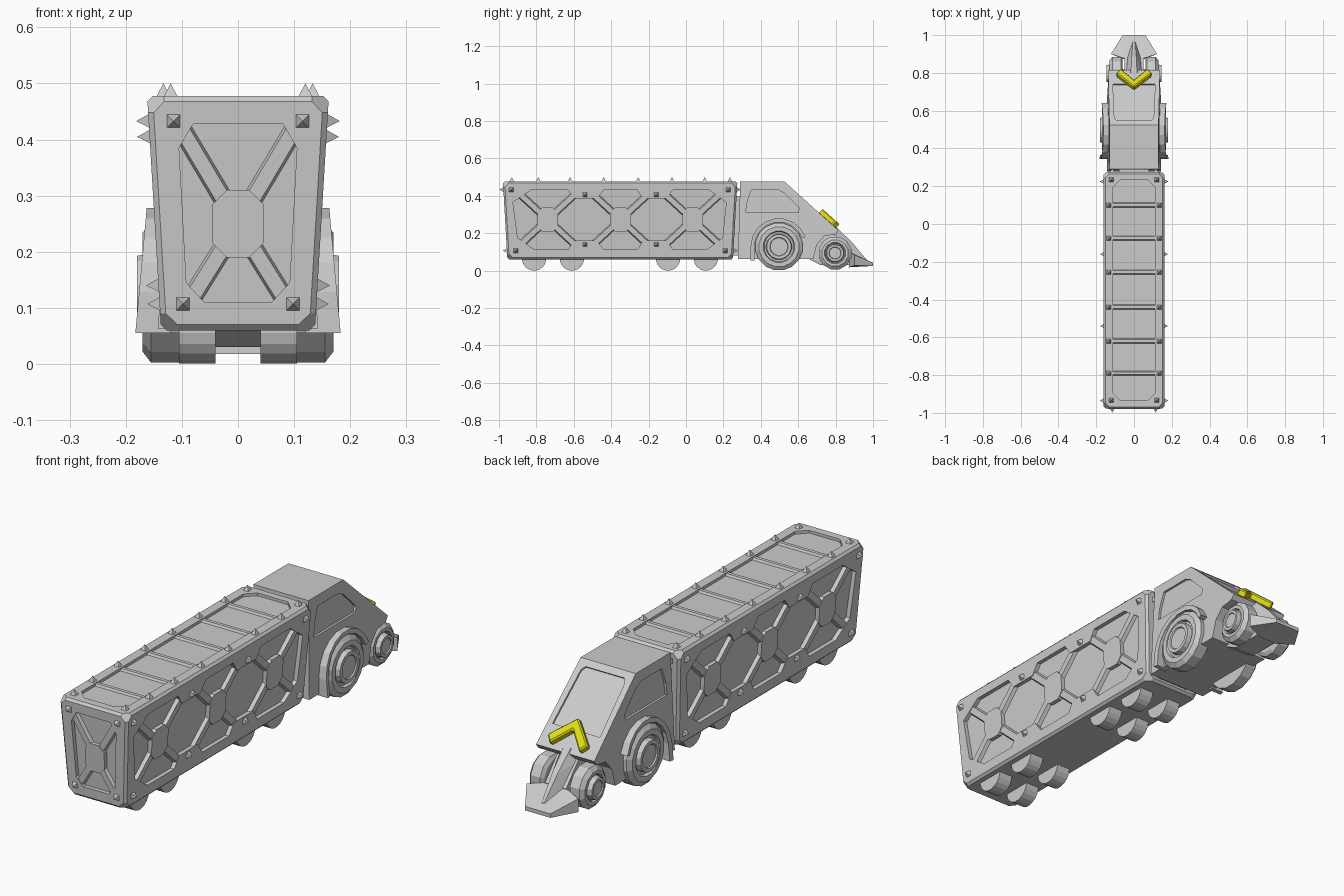
import bpy, bmesh
from math import sin, cos, pi, radians
from mathutils import Vector

if "Cube" in bpy.data.objects:
    bpy.data.objects.remove(bpy.data.objects["Cube"])


def finish(name, bm):
    bmesh.ops.recalc_face_normals(bm, faces=bm.faces)
    me = bpy.data.meshes.new(name)
    bm.to_mesh(me)
    bm.free()
    ob = bpy.data.objects.new(name, me)
    bpy.context.collection.objects.link(ob)
    return ob


def hulls(name, sets):
    """One object made of several convex solids."""
    bm = bmesh.new()
    for pts in sets:
        vs = [bm.verts.new(p) for p in pts]
        r = bmesh.ops.convex_hull(bm, input=vs)
        junk = {g for g in r['geom_interior'] + r['geom_unused'] if isinstance(g, bmesh.types.BMVert)}
        bmesh.ops.delete(bm, geom=list(junk), context='VERTS')
    bmesh.ops.dissolve_limit(bm, angle_limit=radians(1), verts=bm.verts, edges=bm.edges)
    return finish(name, bm)


def prism(name, a, b):
    """Solid between two matching loops."""
    bm = bmesh.new()
    va, vb = [bm.verts.new(p) for p in a], [bm.verts.new(p) for p in b]
    bm.faces.new(va)
    bm.faces.new(vb[::-1])
    n = len(a)
    for i in range(n):
        j = (i + 1) % n
        bm.faces.new((va[i], vb[i], vb[j], va[j]))
    return finish(name, bm)


def wheel(name, y, z, profile, sides, s):
    """Lathe an (x, radius) profile about a sideways axle."""
    bm = bmesh.new()
    rings = [[bm.verts.new((s * x, y + r * sin(2 * pi * (k + .5) / sides), z + r * cos(2 * pi * (k + .5) / sides)))
              for k in range(sides)] for x, r in profile]
    for a, b in zip(rings, rings[1:]):
        for k in range(sides):
            j = (k + 1) % sides
            bm.faces.new((a[k], a[j], b[j], b[k]))
    bm.faces.new(rings[0])
    bm.faces.new(rings[-1])
    return finish(name, bm)


def cut(ob, P, loop, depth):
    """Recess a panel outline into a body."""
    c = prism('cutter', [P(u, v, -.02) for u, v in loop], [P(u, v, depth) for u, v in loop])
    c.hide_render = True
    m = ob.modifiers.new('cut', 'BOOLEAN')
    m.operation, m.solver, m.object = 'DIFFERENCE', 'EXACT', c
    bpy.context.view_layer.objects.active = ob
    bpy.ops.object.modifier_apply(modifier='cut')
    bpy.data.objects.remove(c)


def bar(P, a, b, w0, w1, top=.003, base=.03):
    a, b = Vector(a), Vector(b)
    d = (b - a).normalized()
    n = Vector((-d.y, d.x))
    return [P(*(e + n * w * s), t) for e in (a, b) for s in (-.5, .5) for w, t in ((w0, base), (w1, top))]


def octo(c, hu, hv, k):
    return [(c[0] + u, c[1] + v) for u, v in ((hu - k, hv), (hu, hv - k), (hu, k - hv), (hu - k, -hv),
                                              (k - hu, -hv), (-hu, k - hv), (-hu, hv - k), (k - hu, hv))]


def stud(P, u, v, h=.022, w=.015):
    return [P(u + i * w, v + j * w, .006) for i in (-1, 1) for j in (-1, 1)] + [P(u, v, -h)]


# Trailer surface mappings: (u, v, inward depth) -> point
Z0, Z1, YC = .06, .478, -.352
def hx(z): return .137 + .025 * (z - Z0) / (Z1 - Z0)
def hy(z): return .603 + .024 * (z - Z0) / (Z1 - Z0)
def side(s): return lambda u, v, d: Vector((s * (hx(v) - d), u, v))
def end(e): return lambda u, v, d: Vector((u, YC + e * (hy(v) - d), v))
def roof(u, v, d): return Vector((u, v, Z1 - d))


# Trailer body: tapered box with chamfered edges and corners
pts = []
for sx in (-1, 1):
    for sy in (-1, 1):
        for sz in (0, 1):
            for a, b, c in ((0, .01, .03), (0, .03, .01), (.01, 0, .03), (.03, 0, .01), (.01, .03, 0), (.03, .01, 0)):
                z = Z1 - c if sz else Z0 + c
                pts.append((sx * (hx(z) - a), YC + sy * (hy(z) - b), z))
trailer = hulls('trailer_body', [pts])

# Recessed panels
top = [(-.925, .365), (-.83, .43), (-.63, .43), (-.6, .385), (-.475, .385), (-.44, .43),
       (-.26, .43), (-.23, .385), (-.1, .385), (-.07, .43), (.125, .43), (.215, .365)]
low = [(.195, .175), (.11, .113), (-.07, .113), (-.1, .16), (-.23, .16), (-.26, .113),
       (-.44, .113), (-.475, .16), (-.6, .16), (-.63, .113), (-.81, .113), (-.9, .175)]
endloop = [(-.105, .385), (-.08, .428), (.08, .428), (.105, .385), (.092, .145), (.06, .11), (-.06, .11), (-.092, .145)]
studs, braces, hubs = [], [], []
for s in (-1, 1):
    P = side(s)
    cut(trailer, P, top + low, .018)
    for c in (-.74, -.35, .035):
        for i in (-1, 1):
            for j in (-1, 1):
                braces.append(bar(P, (c, .273), (c + i * .15, .273 + j * .138), .048, .028))
        o = octo((c, .273), .055, .065, .027)
        hubs.append([P(u, v, d) for u, v in o for d in (.03, 0)])
    for u, v in ((-.935, .433), (-.54, .405), (-.16, .405), (.225, .433),
                 (-.91, .107), (-.54, .14), (-.16, .14), (.21, .107)):
        studs.append(stud(P, u, v))
    Q = end(s)
    cut(trailer, Q, endloop, .018)
    for i in (-1, 1):
        braces.append(bar(Q, (0, .25), (i * .1, .418), .042, .026))
        braces.append(bar(Q, (0, .25), (i * .082, .118), .042, .026))
        studs += [stud(Q, i * .115, .433), stud(Q, i * .098, .107)]
    hubs.append([Q(u, v, d) for u, v in octo((0, .25), .045, .06, .025) for d in (.03, 0)])

# Roof panel, ribs and studs
cut(trailer, roof, octo((0, -.35), .112, .585, .04), .012)
for v in (-.79, -.62, -.44, -.255, -.075, .1):
    braces.append(bar(roof, (-.115, v), (.115, v), .035, .015, .003, .02))
    studs += [stud(roof, i * .133, v) for i in (-1, 1)]
studs += [stud(roof, i * .12, v) for i in (-1, 1) for v in (-.932, .235)]
hulls('panel_braces', braces)
hulls('brace_hubs', hubs)
hulls('studs', studs)

# Cab body: side profile, slightly narrower at the roof
prof = [(.278, .062), (.29, .478), (.525, .478), (.815, .216), (.80, .195), (.74, .185), (.70, .14), (.68, .062)]
def cx(z): return .142 - .012 * (z - .06) / .418
cab = prism('cab_body', [(-cx(z), y, z) for y, z in prof], [(cx(z), y, z) for y, z in prof])
def slope(u, v, d): return Vector((u, .525 + .742 * v - .67 * d, .478 - .67 * v - .742 * d))
def cabside(s): return lambda u, v, d: Vector((s * (cx(v) - d), u, v))
window = [(.32, .31), (.325, .36), (.35, .433), (.49, .433), (.525, .415), (.605, .335), (.60, .31)]
cut(cab, slope, [(-.092, .03), (.092, .03), (.104, .05), (.112, .29), (-.112, .29), (-.104, .05)], .008)
for s in (-1, 1):
    cut(cab, cabside(s), window, .01)

# Coupling between cab and trailer
hulls('coupling', [[(x, y, z) for x in (-.08, .08) for y in (.24, .3) for z in (.08, .4)]])

# Fenders over the big wheels, flaring outward toward the bottom
arc = [(.497 + cos(radians(a)), sin(radians(a)), a) for a in range(20, 181, 20)]
def ring(r):
    pts = [(.497 + r * cos(radians(a)), .128 + r * sin(radians(a))) for a in range(20, 181, 20)]
    return pts + [(.497 - r, .055)]
inner, outer = ring(.132), ring(.152)
def flare(z): return .183 - .02 * (z - .055) / .22
for s, n in ((-1, 'left'), (1, 'right')):
    loop = outer + inner[::-1]
    prism('fender_' + n, [(s * .12, y, z) for y, z in loop],
          [(s * (flare(z) - (0 if k < len(outer) else .004)), y, z) for k, (y, z) in enumerate(loop)])
    # Wheels
    wheel('drive_wheel_' + n, .497, .128, [(.105, .128), (.155, .128), (.17, .108), (.17, .085), (.158, .08),
          (.158, .07), (.18, .066), (.18, .05), (.174, .047), (.174, .001)], 16, s)
    wheel('steer_wheel_' + n, .797, .094, [(.06, .075), (.07, .09), (.115, .09), (.13, .072), (.13, .058), (.122, .054),
          (.122, .05), (.145, .046), (.145, .034), (.14, .031), (.14, .001)], 12, s)
    for k, y in enumerate((-.812, -.61, -.096, .106)):
        wheel(f'trailer_wheel_{n}_{k + 1}', y, .065, [(.04, .065), (.105, .065)], 20, s)
wheel('steer_axle', .797, .094, [(-.1, .025), (.1, .025)], 12, 1)

# Nose between the steering wheels, and its ridge down to the plow
hulls('nose', [[(s * x, y, z) for s in (-1, 1) for x, y, z in
                ((.055, .66, .06), (.055, .66, .2), (.05, .79, .2), (.05, .88, .1), (.05, .88, .03), (.05, .72, .03))],
               [(s * x, y, z) for s in (-1, 1) for x, y, z in
                ((.05, .78, .19), (.016, .8, .235), (.006, .965, .06), (.012, .965, .04), (.05, .89, .04), (.012, .885, .155))]])

# Plow
hulls('plow', [[(s * x, y, z) for s in (-1, 1) for x, y, z in
                ((.06, 1, .042), (.06, 1, .025), (.122, .9, .085), (.122, .9, .028), (.045, .875, .1), (.045, .87, .018))]])

# Yellow chevron at the foot of the windscreen
vee = [(0, .247), (.095, .345), (.07, .378), (0, .3), (-.07, .378), (-.095, .345)]
chevron = prism('chevron', [slope(u, v, .005) for u, v in vee], [slope(u, v, -.028) for u, v in vee])
b = chevron.modifiers.new('bevel', 'BEVEL')
b.width, b.segments = .006, 1
mat = bpy.data.materials.new('yellow')
mat.diffuse_color = (.75, .72, .01, 1)
mat.use_nodes = True
mat.node_tree.nodes["Principled BSDF"].inputs["Base Color"].default_value = mat.diffuse_color
chevron.data.materials.append(mat)
